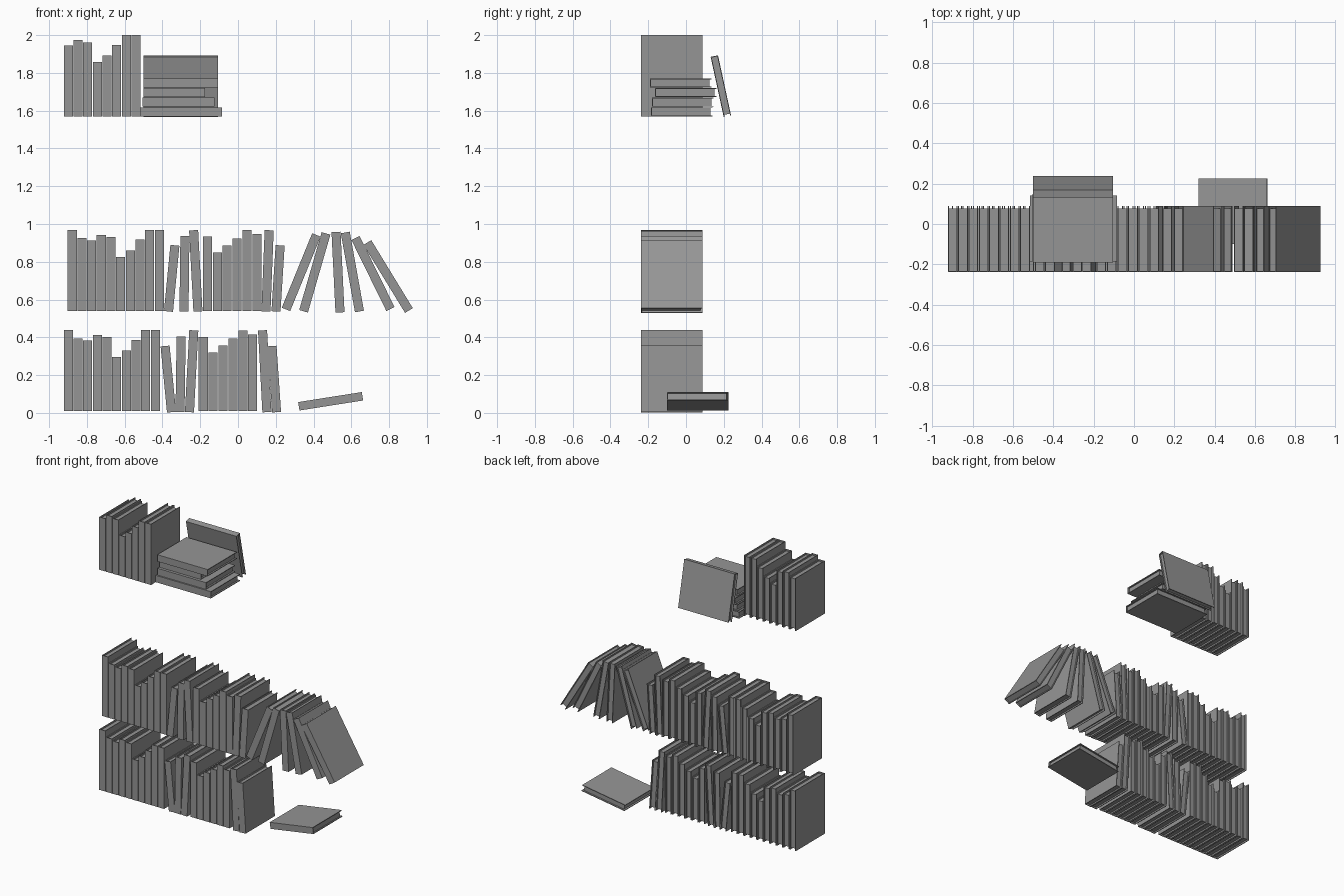
import bpy, bmesh, math
from mathutils import Matrix, Vector

cube = bpy.data.objects.get("Cube")
if cube:
    bpy.data.objects.remove(cube, do_unlink=True)

grey = bpy.data.materials.new("plain grey")
grey.use_nodes = True
COLOUR = (0.3, 0.3, 0.3, 1)
grey.diffuse_color = COLOUR
grey.node_tree.nodes["Principled BSDF"].inputs["Base Color"].default_value = COLOUR

DEPTH = 0.326     # spine to fore edge
FRONT = -0.238    # spine plane of the shelved rows
THICK = 0.048
COVER = 0.005
INSET = 0.011     # pages sit back from the cover edges


def make_book(name, height, thick, matrix):
    """Book standing on its lower edge, spine at y=0, centred in x."""
    bm = bmesh.new()
    h, c = thick / 2, COVER
    # U-shaped cover, extruded to the book's height
    profile = [(-h, 0), (h, 0), (h, DEPTH), (h - c, DEPTH),
               (h - c, c), (c - h, c), (c - h, DEPTH), (-h, DEPTH)]
    face = bm.faces.new([bm.verts.new((x, y, 0)) for x, y in profile])
    ext = bmesh.ops.extrude_face_region(bm, geom=[face])
    verts = [g for g in ext["geom"] if isinstance(g, bmesh.types.BMVert)]
    bmesh.ops.translate(bm, verts=verts, vec=(0, 0, height))
    # Page block
    size = (thick - 2 * c, DEPTH - INSET - c, height - 2 * INSET)
    place = Matrix.Translation((0, c + size[1] / 2, height / 2))
    bmesh.ops.create_cube(bm, size=1, matrix=place @ Matrix.Diagonal((*size, 1)))
    bmesh.ops.recalc_face_normals(bm, faces=bm.faces)
    mesh = bpy.data.meshes.new(name)
    bm.to_mesh(mesh)
    bm.free()
    mesh.materials.append(grey)
    book = bpy.data.objects.new(name, mesh)
    book.matrix_world = matrix
    bpy.context.collection.objects.link(book)


def book_between(name, low, high, y=FRONT, thick=THICK):
    """Book whose centre line runs from low to high, both (x, z)."""
    run, rise = high[0] - low[0], high[1] - low[1]
    tilt = Matrix.Rotation(math.atan2(run, rise), 4, "Y")
    place = Matrix.Translation((low[0], y, low[1]))
    make_book(name, math.hypot(run, rise), thick, place @ tilt)


def upright_run(name, x, z, heights, pitch):
    for i, height in enumerate(heights):
        cx = x + pitch * (i + 0.5)
        book_between(f"{name}_{i + 1}", (cx, z), (cx, z + height))


def leaning_set(name, z, books):
    for i, (xb, xt, height) in enumerate(books):
        book_between(f"{name}_{i + 1}", (xb, z), (xt, z + height))


LONG_RUN = [.43, .386, .374, .403, .392, .287, .322, .378, .43, .43]
SHORT_RUN = [.394, .31, .347, .384, .428, .407]
LOW, MID, TOP = 0.009, 0.539, 1.57

# Lower row
upright_run("lower_upright_book", -.924, LOW, LONG_RUN, .0512)
upright_run("lower_middle_book", -.21, LOW, SHORT_RUN, .0523)
leaning_set("lower_leaning_book", LOW - .005, [
    (-.352, -.386, .35), (-.307, -.301, .4), (-.257, -.234, .433),
    (.153, .13, .433), (.204, .18, .35)])
book_between("lower_fallen_book", (.322, .035), (.659, .088), y=-.1, thick=.045)

# Middle row
upright_run("middle_upright_book", -.903, MID, LONG_RUN, .0512)
upright_run("middle_inner_book", -.188, MID, SHORT_RUN, .0523)
leaning_set("middle_leaning_book", MID - .002, [
    (-.368, -.334, .35), (-.286, -.281, .4), (-.212, -.235, .43),
    (.148, .165, .43), (.201, .223, .35)])
FAN = [((.254, .548), (.415, .942)), ((.347, .538), (.466, .95)),
       ((.54, .532), (.519, .958)), ((.643, .537), (.568, .955)),
       ((.807, .55), (.622, .926)), ((.905, .542), (.685, .902))]
for i, (low, high) in enumerate(FAN):
    book_between(f"middle_fanned_book_{i + 1}", low, high)

# Upper row
upright_run("upper_upright_book", -.924, TOP, LONG_RUN[2:], .0512)

# Stack of lying books
STACK = [(-.516, -.084, -.185), (-.506, -.125, -.18),
         (-.5, -.176, -.165), (-.5, -.105, -.19)]
for i, (left, right, y) in enumerate(STACK):
    z = TOP + THICK / 2 + i * .051
    book_between(f"stacked_book_{i + 1}", (left, z), (right, z), y=y)

# Book leaning against the back of the stack, spine up
along = Vector((1, 0, 0))
down = Vector((0, .212, -.977)).normalized()
across = down.cross(along)
pose = Matrix((across, down, along)).transposed().to_4x4()
pose.translation = (-.5, .15, 1.889)
make_book("propped_book", .395, .04, pose)
